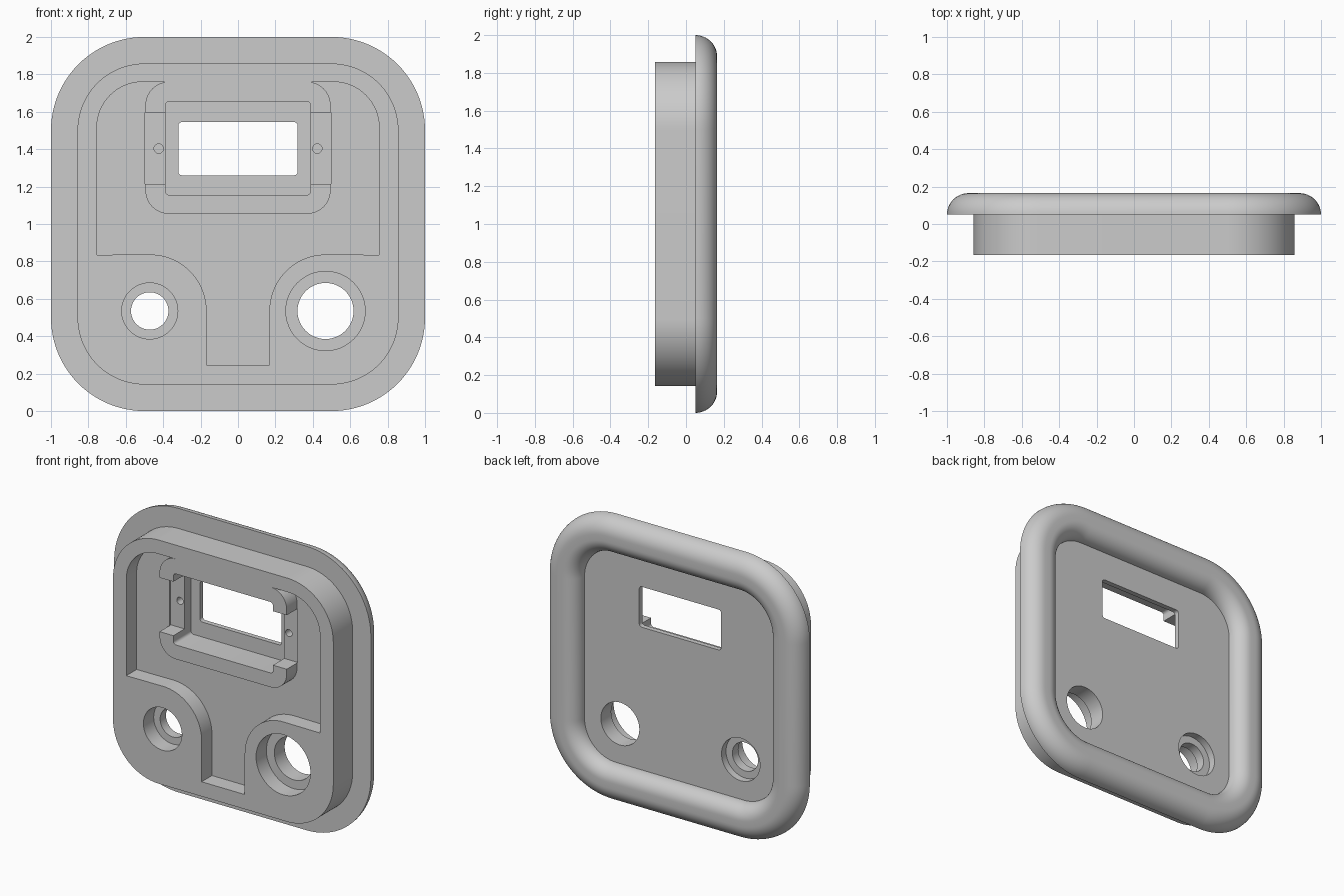
import bpy, bmesh, math

cube = bpy.data.objects.get("Cube")
if cube:
    bpy.data.objects.remove(cube, do_unlink=True)

grey = bpy.data.materials.new("plain grey")
grey.use_nodes = True
COLOUR = (0.6, 0.6, 0.6, 1)
grey.diffuse_color = COLOUR
grey.node_tree.nodes["Principled BSDF"].inputs["Base Color"].default_value = COLOUR


def arc(cx, cz, r, a0, a1, n=16):
    """Points on an arc, angles in degrees."""
    angles = [math.radians(a0 + (a1 - a0) * i / n) for i in range(n + 1)]
    return [(cx + r * math.cos(a), cz + r * math.sin(a)) for a in angles]


def rounded_rect(x, z0, z1, r, n=16):
    """Rectangle from -x to x and z0 to z1 with round corners."""
    return (arc(x - r, z1 - r, r, 0, 90, n) + arc(r - x, z1 - r, r, 90, 180, n)
            + arc(r - x, z0 + r, r, 180, 270, n) + arc(x - r, z0 + r, r, 270, 360, n))


def loft(name, loops):
    """Solid through a list of (outline, y) loops, capped at both ends."""
    bm = bmesh.new()
    rings = [[bm.verts.new((x, y, z)) for x, z in pts] for pts, y in loops]
    count = len(rings[0])
    for a, b in zip(rings, rings[1:]):
        for i in range(count):
            j = (i + 1) % count
            bm.faces.new((a[i], a[j], b[j], b[i]))
    bm.faces.new(rings[0])
    bm.faces.new(rings[-1])
    bmesh.ops.recalc_face_normals(bm, faces=bm.faces)
    mesh = bpy.data.meshes.new(name)
    bm.to_mesh(mesh)
    bm.free()
    mesh.materials.append(grey)
    obj = bpy.data.objects.new(name, mesh)
    bpy.context.collection.objects.link(obj)
    return obj


FRONT, FLANGE, PANEL, BACK = -0.165, 0.05, 0.065, 0.165
FLOOR = -0.05
OUT = 0.3

# Body: front plug, flange, rounded rear rim and recessed rear panel
profile = [(0.858, FRONT), (0.858, FLANGE)]
profile += arc(0.885, FLANGE, 0.115, 0, 90, 12)
profile += arc(0.845, PANEL, 0.1, 90, 180, 12)
body = loft("cover_plate", [(rounded_rect(h, 1 - h, 1 + h, h - 0.5, 24), y) for h, y in profile])


def cut(outline, y0, y1):
    """Cut a straight pocket with the given outline out of the body."""
    cutter = loft("cutter", [(outline, y0), (outline, y1)])
    cutter.hide_render = True
    mod = body.modifiers.new("cut", "BOOLEAN")
    mod.operation = "DIFFERENCE"
    mod.solver = "EXACT"
    mod.object = cutter
    bpy.context.view_layer.objects.active = body
    bpy.ops.object.modifier_apply(modifier=mod.name)
    bpy.data.objects.remove(cutter, do_unlink=True)


def circle(x, z, r, n=48):
    return arc(x, z, r, 0, 360, n)[:-1]


# Front cavity: half outline running around the display frame, then mirrored
half = arc(0.37, 1.18, 0.125, 270, 360)
half += arc(0.37, 1.635, 0.125, 0, 90)
half += arc(0.51, 1.515, 0.245, 90, 0)
half += [(0.755, 0.835)]
half += arc(0.47, 0.535, 0.302, 90, 180, 24)
half += [(0.168, 0.245)]
cavity = half + [(-x, z) for x, z in reversed(half)]
cut(cavity, -OUT, FLOOR)

# Display pocket, side notches, window and screw holes
cut(rounded_rect(0.388, 1.155, 1.655, 0.02, 4), -OUT, 0.03)
cut([(-0.497, 1.215), (0.497, 1.215), (0.497, 1.595), (-0.497, 1.595)], -OUT, -0.04)
cut(rounded_rect(0.319, 1.26, 1.545, 0.02, 4), -OUT, OUT)
for side in (-1, 1):
    cut(circle(side * 0.424, 1.403, 0.025, 20), -OUT, 0.03)

# Large and small stepped holes
for x, bore, hole in ((0.468, 0.212, 0.15), (-0.472, 0.15, 0.1)):
    cut(circle(x, 0.535, bore), -OUT, FLOOR)
    cut(circle(x, 0.535, hole), -OUT, OUT)
# Rear counterbore of the small hole
cut(circle(-0.472, 0.535, 0.15), 0.015, OUT)

# Smooth curved walls, crisp edges
for obj in bpy.context.selected_objects:
    obj.select_set(False)
body.select_set(True)
bpy.context.view_layer.objects.active = body
bpy.ops.object.shade_smooth_by_angle(angle=math.radians(30))
